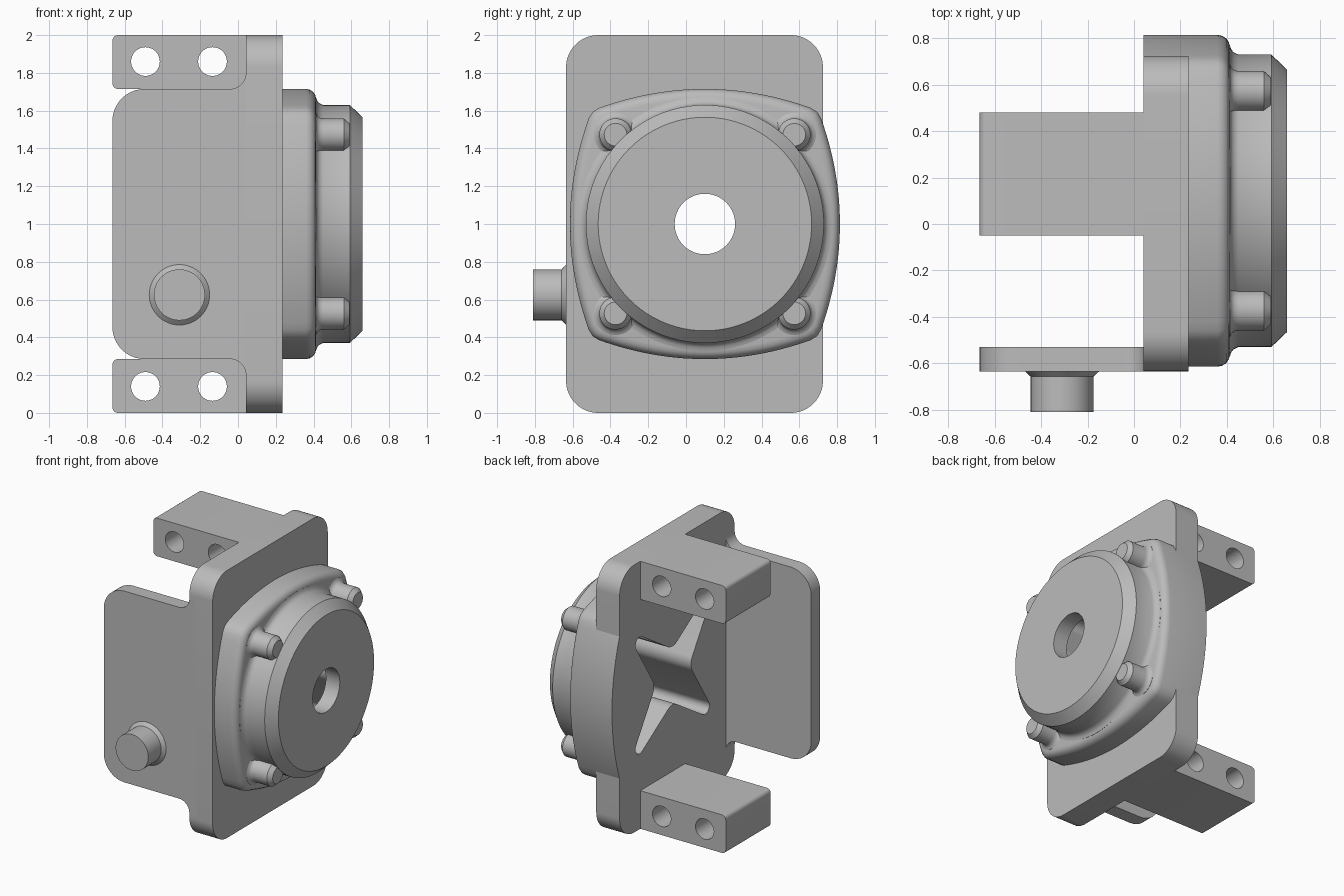
import bpy, bmesh, math
from mathutils import Vector

if "Cube" in bpy.data.objects:
    bpy.data.objects.remove(bpy.data.objects["Cube"])

CY, CZ = 0.10, 1.0   # axis of the round cover
metal = bpy.data.materials.new("plain_grey")
metal.diffuse_color = (0.5, 0.5, 0.5, 1)
metal.use_nodes = True
metal.node_tree.nodes["Principled BSDF"].inputs["Base Color"].default_value = metal.diffuse_color


def loft(name, rings):
    """Closed solid through a series of equal-length rings."""
    bm = bmesh.new()
    vs = [[bm.verts.new(p) for p in r] for r in rings]
    n = len(vs[0])
    for a, b in zip(vs, vs[1:]):
        for i in range(n):
            j = (i + 1) % n
            bm.faces.new((a[i], a[j], b[j], b[i]))
    bm.faces.new(vs[0])
    bm.faces.new(vs[-1])
    bmesh.ops.recalc_face_normals(bm, faces=bm.faces)
    me = bpy.data.meshes.new(name)
    bm.to_mesh(me)
    bm.free()
    me.materials.append(metal)
    ob = bpy.data.objects.new(name, me)
    bpy.context.collection.objects.link(ob)
    return ob


def rounded(corners, seg=10):
    """2D outline from (u, v, radius) corners, convex or concave."""
    out = []
    for i, (u, v, r) in enumerate(corners):
        p = Vector((u, v))
        if r == 0:
            out.append(p)
            continue
        a = (Vector(corners[i - 1][:2]) - p).normalized()
        b = (Vector(corners[(i + 1) % len(corners)][:2]) - p).normalized()
        half = a.angle(b) / 2
        c = p + (a + b).normalized() * (r / math.sin(half))
        d = r / math.tan(half)
        s, e = p + a * d - c, p + b * d - c
        a0 = math.atan2(s.y, s.x)
        da = math.atan2(s.x * e.y - s.y * e.x, s.dot(e))
        for k in range(seg + 1):
            t = a0 + da * k / seg
            out.append(c + Vector((math.cos(t), math.sin(t))) * r)
    return out


def prism_x(name, outline, x0, x1):
    return loft(name, [[(x, p[0], p[1]) for p in outline] for x in (x0, x1)])


def prism_y(name, outline, y0, y1):
    return loft(name, [[(p[0], y, p[1]) for p in outline] for y in (y0, y1)])


def circle(u, v, r, n=64):
    return [(u + r * math.cos(2 * math.pi * i / n), v + r * math.sin(2 * math.pi * i / n))
            for i in range(n)]


def lathe_x(name, profile, y, z, n=64):
    return loft(name, [[(x, *p) for p in circle(y, z, r, n)] for x, r in profile])


def finish(ob, cutters=(), angle=30):
    """Cut, bake the result, and smooth the curved faces."""
    for c in cutters:
        m = ob.modifiers.new("cut", 'BOOLEAN')
        m.operation, m.solver, m.object = 'DIFFERENCE', 'EXACT', c
    bpy.context.view_layer.update()
    dg = bpy.context.evaluated_depsgraph_get()
    me = bpy.data.meshes.new_from_object(ob.evaluated_get(dg))
    ob.modifiers.clear()
    ob.data = me
    for f in me.polygons:
        f.use_smooth = True
    me.set_sharp_from_angle(angle=math.radians(angle))


# cutter: four-pointed star recess in the back
star = []
for k in range(4):
    a = k * math.pi / 2
    for ang, dist, r in ((a, 0.20, 0.10), (a + math.pi / 4, 0.55 * math.sqrt(2), 0.05)):
        star.append((CY + dist * math.cos(ang), CZ + dist * math.sin(ang), r))
recess = prism_x("recess_cutter", rounded(star), -0.1, 0.545)
bore = prism_x("bore_cutter", circle(CY, CZ, 0.16), 0.5, 0.8)

# mounting plate
plate = prism_x("mounting_plate", rounded([(-0.635, 0, 0.17), (0.725, 0, 0.17),
                                           (0.725, 2, 0.17), (-0.635, 2, 0.17)], 14), 0.042, 0.235)
finish(plate, [recess])

# barrel-sided flange with a rounded front rim
S, H = 0.60, 0.715
side = [(u, H - (H - S) * (u / S) ** 2) for u in [0.56 - 1.12 * i / 28 for i in range(29)]]
side.append((-0.594, 0.594))
barrel = []
for k in range(4):
    c, s = ((1, 0), (0, 1), (-1, 0), (0, -1))[k]
    barrel += [(u * c - v * s, u * s + v * c) for u, v in side]
rim = [(0.042, 1), (0.36, 1), (0.380, 0.994), (0.398, 0.978), (0.409, 0.955), (0.413, 0.925)]
flange = loft("flange", [[(x, CY + k * u, CZ + k * v) for u, v in barrel] for x, k in rim])
finish(flange, [recess])

# round cover with a chamfered edge and filleted foot
cover = lathe_x("round_cover", [(0.39, 0.672), (0.413, 0.672), (0.418, 0.655), (0.428, 0.641),
                                (0.45, 0.63), (0.592, 0.63), (0.66, 0.565)], CY, CZ, 128)
finish(cover, [recess, bore])

# four corner lugs
for sy in (-1, 1):
    for sz in (-1, 1):
        lug = lathe_x("corner_lug", [(0.38, 0.115), (0.413, 0.115), (0.42, 0.10), (0.432, 0.09),
                                     (0.45, 0.086), (0.56, 0.086), (0.59, 0.06)],
                      CY + sy * 0.473, CZ + sz * 0.473, 40)
        finish(lug, [recess])

# drilled mounting blocks, top and bottom
drills = [prism_y("drill_cutter", circle(x, z, 0.076, 40), -0.3, 0.8)
          for x in (-0.49, -0.135) for z in (0.14, 1.86)]
for name, z0, z1 in (("lower_block", 0, 0.285), ("upper_block", 1.715, 2)):
    block = prism_y(name, rounded([(-0.665, z0, 0.03), (0.06, z0, 0), (0.06, z1, 0),
                                   (-0.665, z1, 0.03)], 6), -0.05, 0.48)
    finish(block, drills)

# side wall blending into the plate
wall = prism_y("side_wall", rounded([
    (-0.665, 0.285, 0.17), (0.042, 0.285, 0.085), (0.042, 0.19, 0), (0.1, 0.19, 0),
    (0.1, 1.81, 0), (0.042, 1.81, 0), (0.042, 1.715, 0.085), (-0.665, 1.715, 0.17)]), -0.635, -0.53)
finish(wall)

# side stud with flared foot
stud = loft("side_stud", [[(p[0], y, p[1]) for p in circle(-0.31, 0.625, r)]
                          for y, r in ((-0.60, 0.16), (-0.635, 0.16), (-0.658, 0.135), (-0.81, 0.135))])
finish(stud)

for c in [recess, bore] + drills:
    bpy.data.objects.remove(c)
